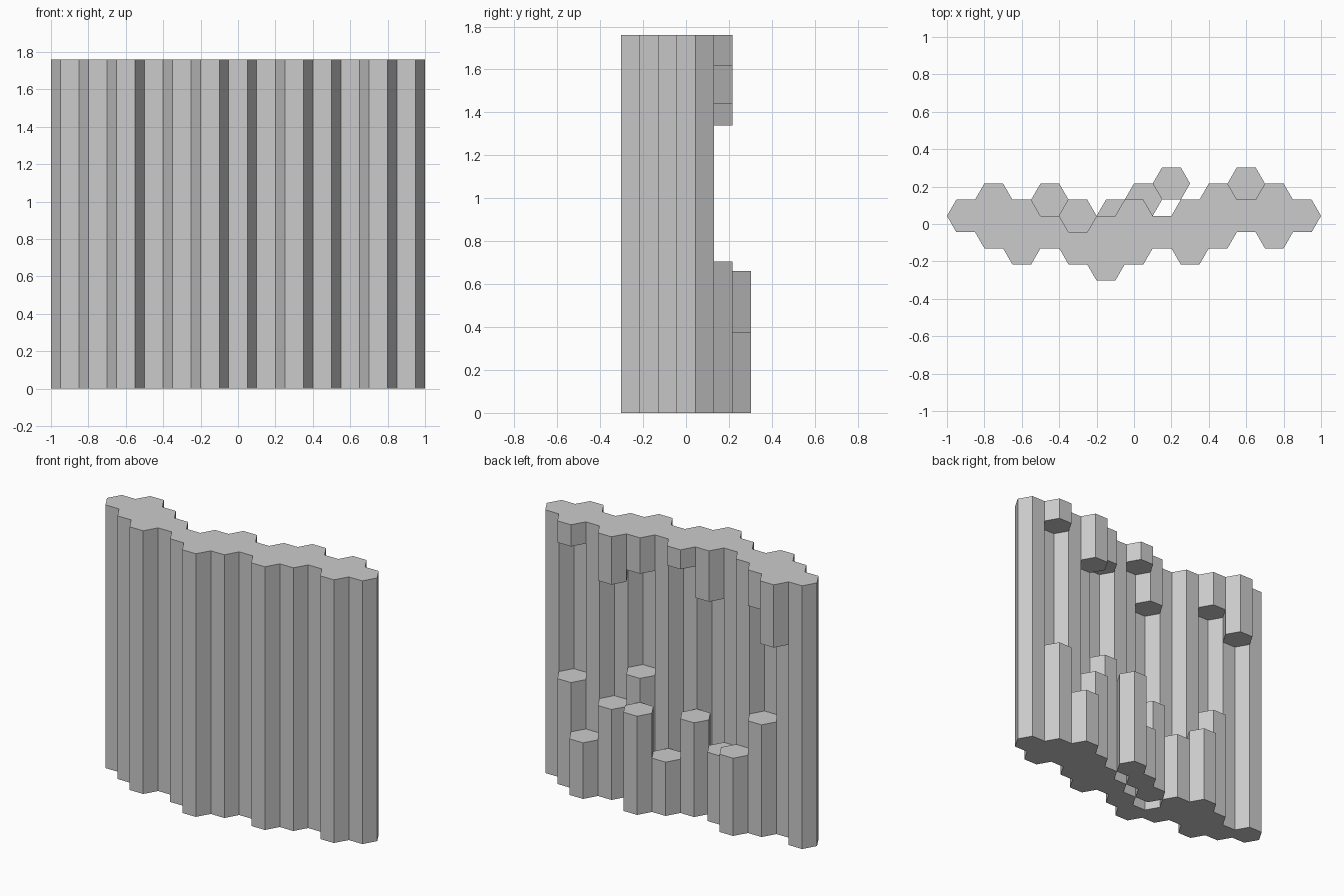
import bpy, bmesh, math

if "Cube" in bpy.data.objects:
    bpy.data.objects.remove(bpy.data.objects["Cube"])

R = 0.1                        # hexagon radius
STEP = R * math.sqrt(3) / 2    # half a hexagon's depth
H = 1.76                       # wall height


def hex_columns(name, columns):
    """One object made of hexagonal prisms: (x, row, z_low, z_high)."""
    bm = bmesh.new()
    for x, row, z0, z1 in columns:
        y = (row + 0.5) * STEP
        ring = [bm.verts.new((x + R * math.cos(math.radians(60 * i)),
                              y + R * math.sin(math.radians(60 * i)), z0))
                for i in range(6)]
        base = bm.faces.new(ring)
        top = bmesh.ops.extrude_face_region(bm, geom=[base], use_keep_orig=True)
        verts = [g for g in top["geom"] if isinstance(g, bmesh.types.BMVert)]
        bmesh.ops.translate(bm, verts=verts, vec=(0, 0, z1 - z0))
    bmesh.ops.recalc_face_normals(bm, faces=bm.faces[:])
    mesh = bpy.data.meshes.new(name)
    bm.to_mesh(mesh)
    bm.free()
    obj = bpy.data.objects.new(name, mesh)
    bpy.context.collection.objects.link(obj)
    return obj


# full-height zigzag front wall, left to right
wall_rows = [0, -1, -2, -1, -2, -3, -2, -1, -2, -1, 0, -1, 0]
hex_columns("wall_columns",
            [(-0.9 + 0.15 * i, r, 0, H) for i, r in enumerate(wall_rows)])

# columns hanging from the top at the back: x, row, bottom height
hanging = [(-0.75, 1, 1.34), (-0.6, 0, 1.52), (-0.15, -1, 1.42), (0, 0, 1.63),
           (0.3, 0, 1.52), (0.45, 1, 1.44), (0.75, 1, 1.615)]
hex_columns("hanging_columns", [(x, r, z, H) for x, r, z in hanging])

# short columns standing at the back: x, row, top height
standing = [(-0.6, 0, 0.75), (-0.45, 1, 0.52), (-0.3, 0, 0.46),
            (0.3, 0, 0.82), (0.45, 1, 0.605), (0.6, 2, 0.375), (0.75, 1, 0.705)]
hex_columns("standing_columns", [(x, r, 0, z) for x, r, z in standing])

# three standing columns set slightly away from the wall
detached = [(-0.1, 0, 0.63), (0.05, 1, 0.36), (0.2, 2, 0.66)]
hex_columns("detached_columns", [(x, r, 0, z) for x, r, z in detached])
